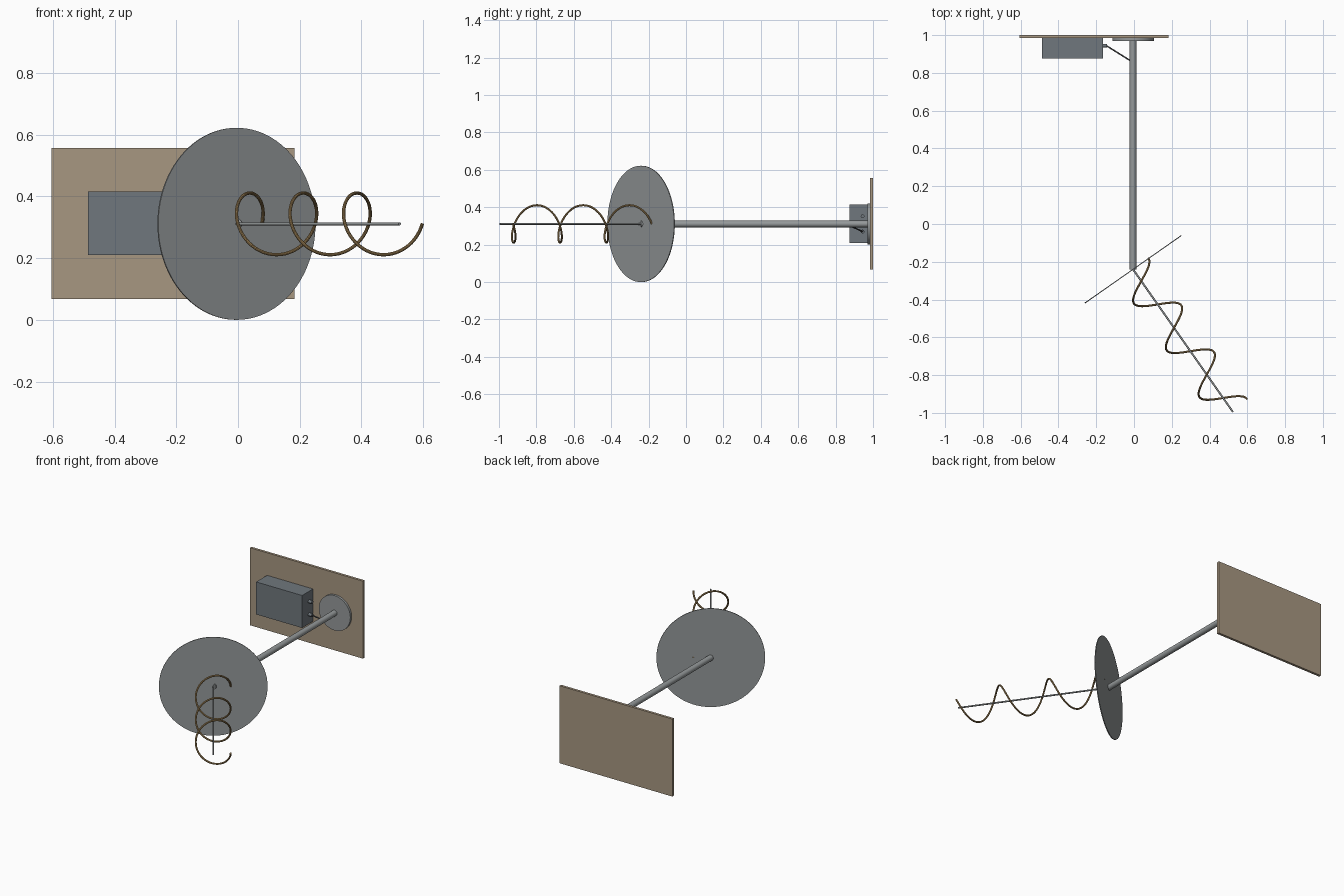
import bpy
import math
from mathutils import Vector

cube = bpy.data.objects.get("Cube")
if cube:
    bpy.data.objects.remove(cube)


def material(name, rgb):
    m = bpy.data.materials.new(name)
    m.use_nodes = True
    colour = (*rgb, 1)
    m.diffuse_color = colour
    m.node_tree.nodes["Principled BSDF"].inputs["Base Color"].default_value = colour
    return m


TAN = material("tan board", (0.39, 0.31, 0.22))
SLATE = material("slate housing", (0.16, 0.185, 0.205))
STEEL = material("steel grey", (0.30, 0.32, 0.325))
BRONZE = material("bronze wire", (0.37, 0.24, 0.10))
DARK = material("dark cable", (0.09, 0.095, 0.10))


def box(name, low, high, mat):
    low, high = Vector(low), Vector(high)
    bpy.ops.mesh.primitive_cube_add(size=1, location=(low + high) / 2)
    ob = bpy.context.object
    ob.name = name
    ob.scale = high - low
    bpy.ops.object.transform_apply(location=False, rotation=False, scale=True)
    ob.data.materials.append(mat)


def rod(name, start, end, radius, mat, sides=24):
    start, end = Vector(start), Vector(end)
    axis = end - start
    bpy.ops.mesh.primitive_cylinder_add(vertices=sides, radius=radius, depth=axis.length,
                                        location=(start + end) / 2)
    ob = bpy.context.object
    ob.name = name
    ob.rotation_euler = axis.to_track_quat('Z', 'Y').to_euler()
    ob.data.materials.append(mat)
    bpy.ops.object.shade_smooth_by_angle()


# Shared axes: the antenna is turned 35 degrees away from the mast
HUB = Vector((-0.005, -0.24, 0.311))
TURN = math.radians(35)
AIM = Vector((math.sin(TURN), -math.cos(TURN), 0))
SIDE = Vector((math.cos(TURN), math.sin(TURN), 0))
UP = Vector((0, 0, 1))

# Wall board, mounting flange and mast
box("wall_board", (-0.605, 0.984, 0.068), (0.183, 1.0, 0.557), TAN)
rod("mount_flange", (HUB.x, 0.97, HUB.z), (HUB.x, 0.984, HUB.z), 0.11, STEEL, 64)
rod("mast", HUB, (HUB.x, 0.975, HUB.z), 0.018, STEEL, 32)

# Electronics housing with two side connectors and a cable to the mast
box("electronics_housing", (-0.486, 0.875, 0.21), (-0.165, 0.984, 0.415), SLATE)
for label, z in (("upper", 0.352), ("lower", 0.27)):
    rod(label + "_connector", (-0.167, 0.944, z), (-0.142, 0.944, z), 0.01, SLATE)
rod("cable", (-0.146, 0.944, 0.27), (-0.015, 0.862, 0.308), 0.004, DARK, 12)

# Reflector disc and central boom
rod("reflector_disc", HUB - AIM * 0.0025, HUB + AIM * 0.0025, 0.311, STEEL, 96)
rod("boom", HUB, HUB + AIM * 0.922, 0.005, STEEL, 16)

# Helical element: three turns swept along the boom
TURNS, STEPS, LENGTH, RADIUS = 3, 48, 0.907, 0.1
curve = bpy.data.curves.new("helix_element", 'CURVE')
curve.dimensions = '3D'
curve.bevel_depth = 0.0055
curve.bevel_resolution = 3
curve.use_fill_caps = True
spline = curve.splines.new('POLY')
count = TURNS * STEPS
spline.points.add(count)
for i, point in enumerate(spline.points):
    a = math.tau * i / STEPS
    p = HUB + AIM * (LENGTH * i / count) + (SIDE * math.cos(a) + UP * math.sin(a)) * RADIUS
    point.co = (*p, 1)
curve.materials.append(BRONZE)
helix = bpy.data.objects.new("helix_element", curve)
bpy.context.collection.objects.link(helix)

# Turn the swept wire into a mesh
bpy.ops.object.select_all(action='DESELECT')
helix.select_set(True)
bpy.context.view_layer.objects.active = helix
bpy.ops.object.convert(target='MESH')
bpy.ops.object.shade_smooth_by_angle()
